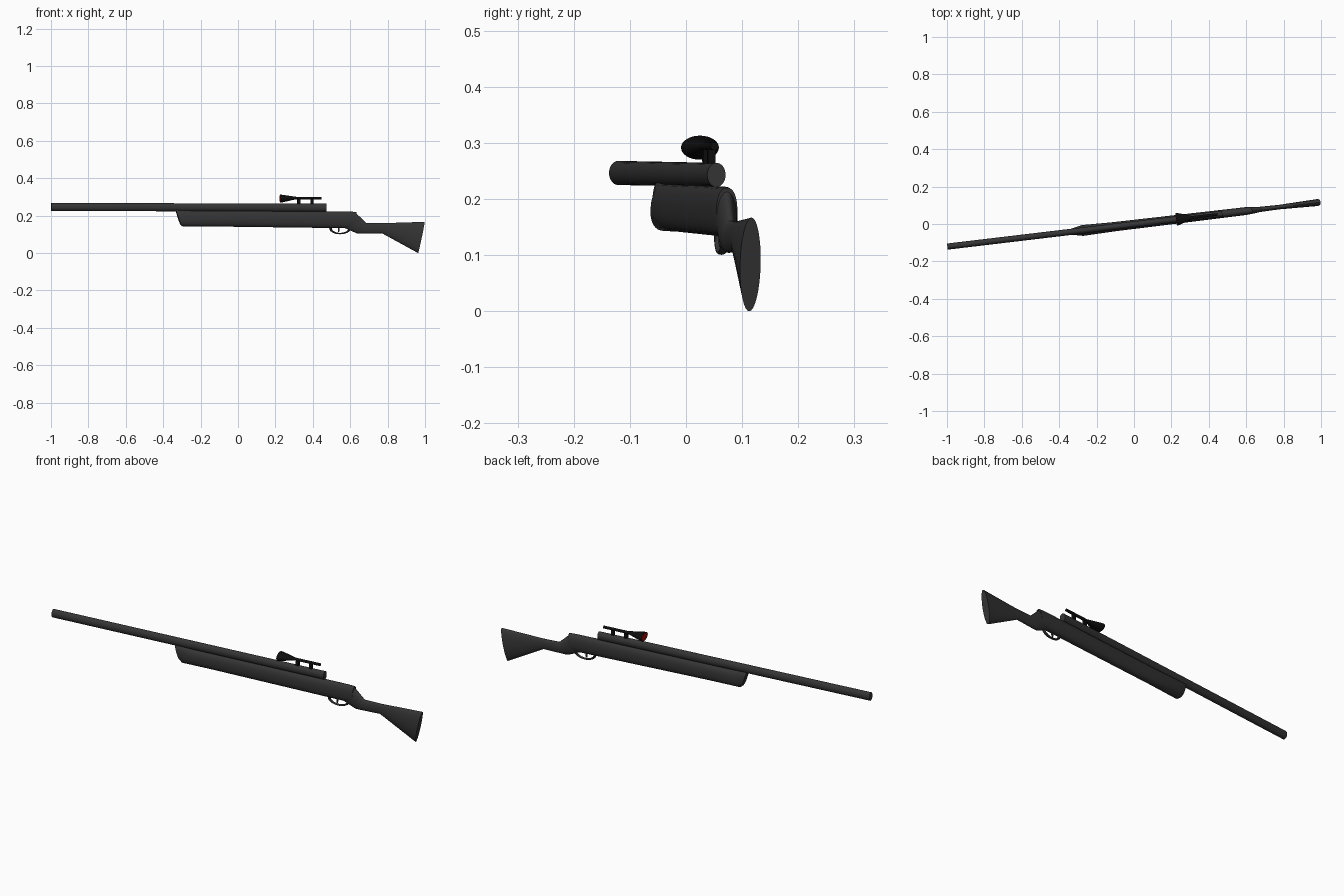
import bpy, bmesh, math
from mathutils import Vector

if "Cube" in bpy.data.objects:
    bpy.data.objects.remove(bpy.data.objects["Cube"])

SLOPE = 0.119                      # the rifle lies slightly turned about z
ANGLE = math.atan(SLOPE)
SIDE = Vector((-math.sin(ANGLE), math.cos(ANGLE), 0))


def material(name, color):
    m = bpy.data.materials.new(name)
    m.diffuse_color = (*color, 1)
    m.use_nodes = True
    m.node_tree.nodes["Principled BSDF"].inputs["Base Color"].default_value = m.diffuse_color
    return m


GREY = material("dark_grey", (0.035, 0.035, 0.035))
BLACK = material("black", (0.004, 0.004, 0.004))
RED = material("red_lens", (0.35, 0.005, 0.005))


def on_axis(x, z):
    return Vector((x, SLOPE * x - 0.002, z))


def finish(obj, mat, angle=35):
    obj.data.materials.append(mat)
    bpy.ops.object.select_all(action='DESELECT')
    obj.select_set(True)
    bpy.context.view_layer.objects.active = obj
    bpy.ops.object.shade_smooth_by_angle(angle=math.radians(angle))


def loft(name, sections, mat, sides=32, power=1.0):
    """Each section: top x, top z, bottom x, bottom z, half width."""
    bm = bmesh.new()
    rings = []
    for tx, tz, bx, bz, w in sections:
        top, bottom = on_axis(tx, tz), on_axis(bx, bz)
        mid, half = (top + bottom) / 2, (top - bottom) / 2
        ring = []
        for i in range(sides):
            a = 2 * math.pi * i / sides
            c, s = math.cos(a), math.sin(a)
            c = math.copysign(abs(c) ** power, c)
            s = math.copysign(abs(s) ** power, s)
            ring.append(bm.verts.new(mid + half * c + SIDE * w * s))
        rings.append(ring)
    for a, b in zip(rings, rings[1:]):
        for i in range(sides):
            j = (i + 1) % sides
            bm.faces.new((a[i], a[j], b[j], b[i]))
    bm.faces.new(rings[0])
    bm.faces.new(rings[-1])
    bmesh.ops.recalc_face_normals(bm, faces=bm.faces)
    mesh = bpy.data.meshes.new(name)
    bm.to_mesh(mesh)
    bm.free()
    obj = bpy.data.objects.new(name, mesh)
    bpy.context.collection.objects.link(obj)
    finish(obj, mat)
    return obj


def straight(x, z, rz, w):
    return (x, z + rz, x, z - rz, w)


# Barrel
loft("barrel", [straight(-0.998, 0.2465, 0.0215, 0.0165),
                straight(0.472, 0.243, 0.0215, 0.0165)], GREY)

# Fore-stock and receiver body with slanted, flared nose
loft("body", [(-0.335, 0.235, -0.308, 0.152, 0.019),
              (-0.245, 0.227, -0.297, 0.143, 0.029),
              (-0.10, 0.226, -0.12, 0.142, 0.025),
              (0.60, 0.222, 0.59, 0.133, 0.021),
              (0.632, 0.220, 0.625, 0.128, 0.019)], GREY, power=0.85)

# Grip neck and butt
loft("stock", [(0.59, 0.215, 0.57, 0.134, 0.018),
               (0.628, 0.216, 0.637, 0.105, 0.0185),
               (0.685, 0.162, 0.66, 0.104, 0.014),
               (0.775, 0.160, 0.77, 0.106, 0.012),
               (0.998, 0.167, 0.963, 0.0, 0.0185)], GREY)

# Trigger guard ring and trigger
bpy.ops.mesh.primitive_torus_add(major_segments=32, minor_segments=10,
                                 major_radius=0.052, minor_radius=0.007,
                                 location=on_axis(0.546, 0.133),
                                 rotation=(math.pi / 2, 0, ANGLE))
guard = bpy.context.object
guard.name = "trigger_guard"
guard.scale = (1, 0.55, 1)
finish(guard, GREY)
loft("trigger", [(0.535, 0.14, 0.535, 0.112, 0.004),
                 (0.543, 0.14, 0.541, 0.112, 0.004)], GREY, sides=8)

# Scope: wide oval bell, thin tube, small eyepiece
loft("scope", [straight(0.226, 0.2915, 0.0215, 0.034),
               straight(0.242, 0.2915, 0.0195, 0.031),
               straight(0.298, 0.294, 0.009, 0.013),
               straight(0.31, 0.294, 0.007, 0.008),
               straight(0.446, 0.294, 0.007, 0.007)], BLACK)
loft("scope_lens", [straight(0.2245, 0.2915, 0.018, 0.029),
                    straight(0.230, 0.2915, 0.018, 0.029)], RED)

# Scope mounts
for n, x in enumerate((0.325, 0.396)):
    loft(f"scope_mount_{n + 1}", [straight(x - 0.008, 0.275, 0.018, 0.007),
                                  straight(x + 0.008, 0.275, 0.018, 0.007)],
         BLACK, sides=16, power=0.5)
